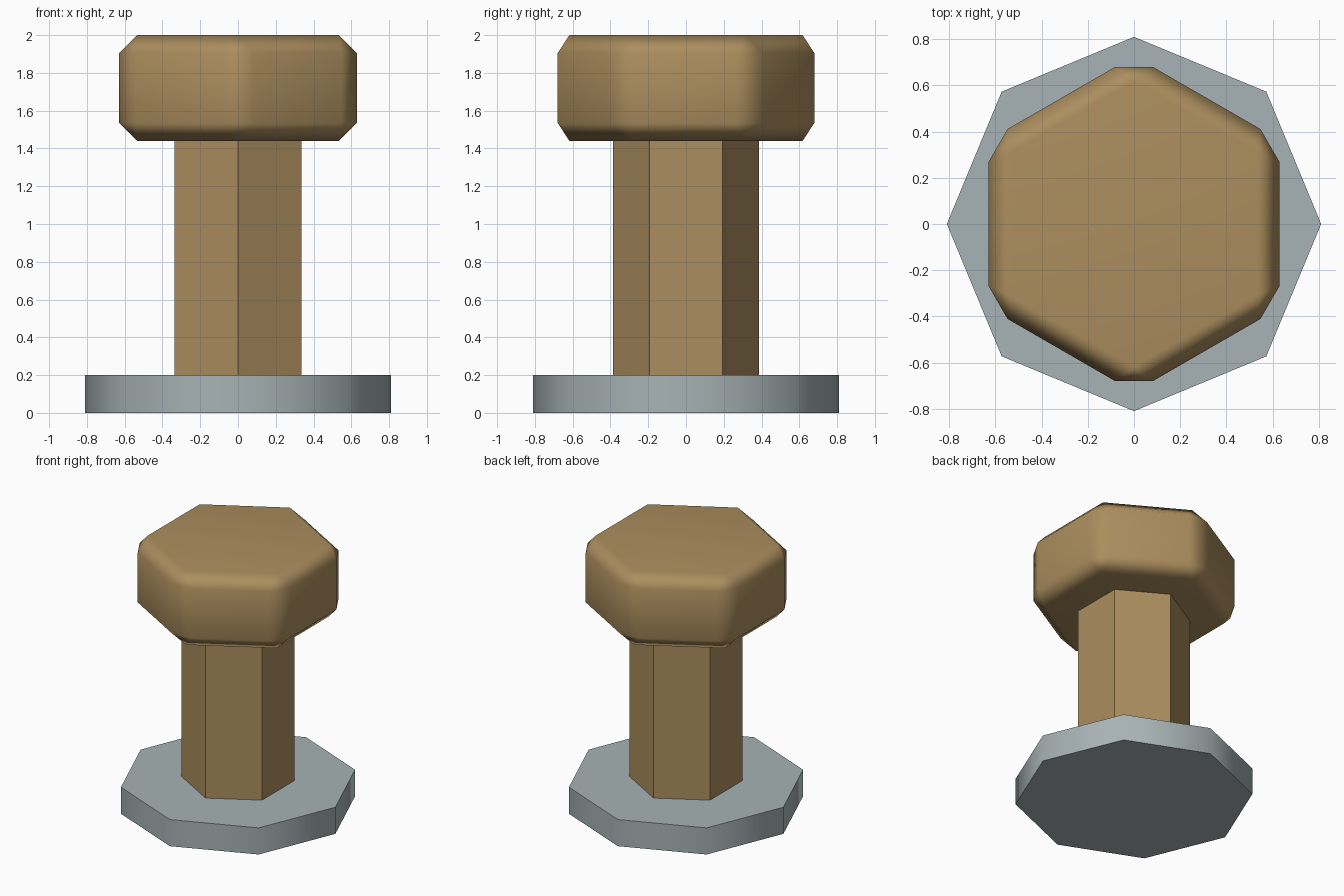
import bpy
import math

cube = bpy.data.objects.get("Cube")
if cube:
    bpy.data.objects.remove(cube, do_unlink=True)


def make_material(name, color):
    mat = bpy.data.materials.new(name)
    mat.use_nodes = True
    mat.diffuse_color = color
    mat.node_tree.nodes["Principled BSDF"].inputs["Base Color"].default_value = color
    return mat


def prism(name, sides, radius, bottom, top, mat, smooth_angle):
    """Upright regular prism with a corner on the y axis."""
    bpy.ops.mesh.primitive_cylinder_add(
        vertices=sides, radius=radius, depth=top - bottom,
        location=(0, 0, (bottom + top) / 2))
    obj = bpy.context.object
    obj.name = name
    obj.data.materials.append(mat)
    bpy.ops.object.shade_smooth_by_angle(angle=math.radians(smooth_angle))
    return obj


wood = make_material("tan_wood", (0.41, 0.27, 0.112, 1))
metal = make_material("grey_metal", (0.39, 0.45, 0.46, 1))

# Octagonal foot plate
prism("base_plate", 8, 0.81, 0, 0.2, metal, 50)

# Hexagonal stem, seated slightly into the plate and the head
prism("stem", 6, 0.387, 0.15, 1.5, wood, 30)

# Hexagonal head with soft chamfered edges
head = prism("head", 6, 0.727, 1.44, 2, wood, 180)
bevel = head.modifiers.new("chamfer", 'BEVEL')
bevel.width = 0.095
bevel.segments = 1
bevel.limit_method = 'ANGLE'
head.modifiers.new("flat_large_faces", 'WEIGHTED_NORMAL')
